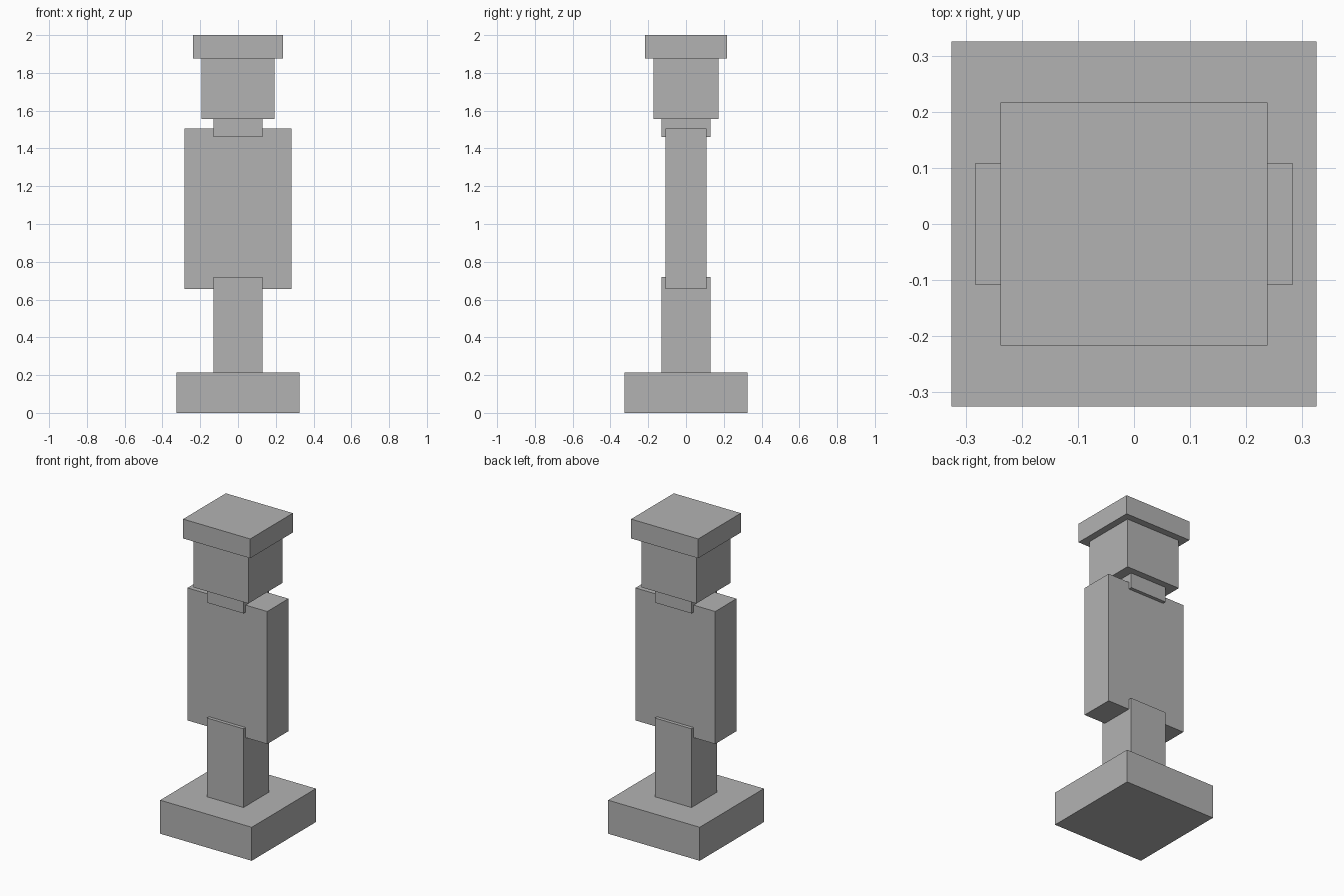
import bpy

default_cube = bpy.data.objects.get("Cube")
if default_cube:
    bpy.data.objects.remove(default_cube, do_unlink=True)

# Single stone grey
grey = bpy.data.materials.new("stone_grey")
grey.use_nodes = True
colour = (0.45, 0.45, 0.45, 1)
grey.diffuse_color = colour
grey.node_tree.nodes["Principled BSDF"].inputs["Base Color"].default_value = colour


def block(name, width, depth, bottom, top):
    """Flat-faced box centred on the vertical axis, spanning bottom to top."""
    bpy.ops.mesh.primitive_cube_add(size=1, location=(0, 0, (bottom + top) / 2))
    part = bpy.context.object
    part.name = name
    part.scale = (width, depth, top - bottom)
    bpy.ops.object.transform_apply(location=False, rotation=False, scale=True)
    part.data.materials.append(grey)
    return part


# Stacked from the ground up; the post and neck sink into the torso slab
block("base", 0.65, 0.65, 0, 0.215)
block("post", 0.26, 0.26, 0.215, 0.72)
block("torso", 0.566, 0.216, 0.655, 1.505)
block("neck", 0.26, 0.26, 1.46, 1.557)
block("head", 0.388, 0.345, 1.557, 1.876)
block("cap", 0.476, 0.433, 1.876, 2)
